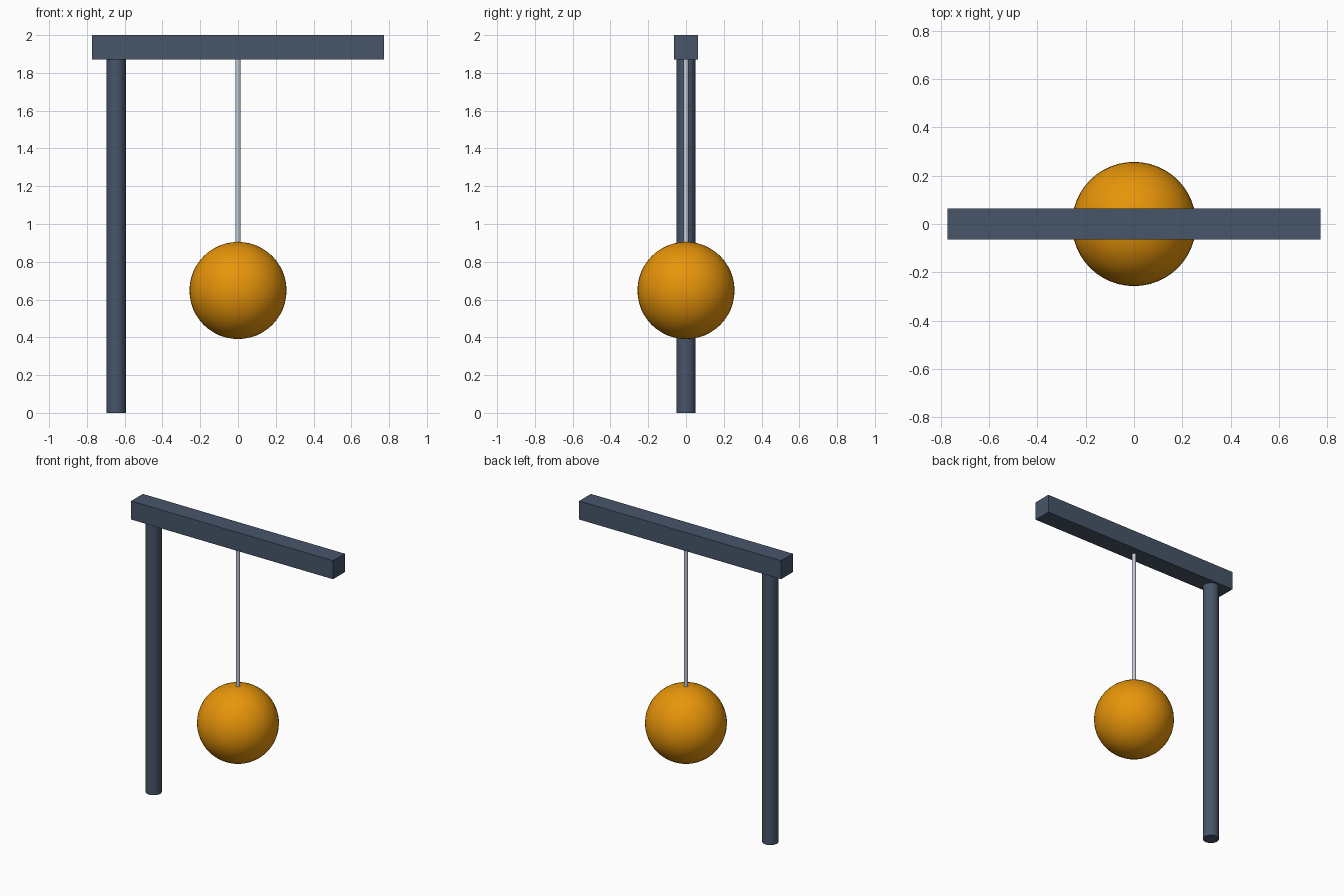
import bpy
import math

cube = bpy.data.objects.get("Cube")
if cube:
    bpy.data.objects.remove(cube, do_unlink=True)


def make_material(name, srgb):
    linear = [((c / 255 + 0.055) / 1.055) ** 2.4 for c in srgb] + [1.0]
    mat = bpy.data.materials.new(name)
    mat.use_nodes = True
    mat.diffuse_color = linear
    mat.node_tree.nodes["Principled BSDF"].inputs["Base Color"].default_value = linear
    return mat


slate = make_material("slate", (71, 85, 105))
silver = make_material("silver", (196, 203, 214))
amber = make_material("amber", (245, 158, 11))


def finish(name, mat, smooth=True):
    obj = bpy.context.object
    obj.name = obj.data.name = name
    obj.data.materials.append(mat)
    if smooth:
        bpy.ops.object.shade_smooth_by_angle(angle=math.radians(40))
    return obj


def upright_rod(name, mat, x, radius, bottom, top, sides):
    bpy.ops.mesh.primitive_cylinder_add(
        vertices=sides, radius=radius, depth=top - bottom,
        location=(x, 0, (bottom + top) / 2))
    return finish(name, mat)


BEAM_BOTTOM, TOP = 1.872, 2.0
BALL_Z, BALL_RADIUS = 0.648, 0.257

# Horizontal beam
bpy.ops.mesh.primitive_cube_add(size=1, location=(0, 0, (BEAM_BOTTOM + TOP) / 2))
bpy.context.object.scale = (1.544, 0.128, TOP - BEAM_BOTTOM)
bpy.ops.object.transform_apply(location=False, rotation=False, scale=True)
finish("beam", slate, smooth=False)

# Supporting post on the right
upright_rod("post", slate, -0.645, 0.0515, 0, BEAM_BOTTOM, 32)

# Thin hanging rod, from the beam down to the ball
upright_rod("hanging_rod", silver, 0, 0.0135, BALL_Z + BALL_RADIUS - 0.01, BEAM_BOTTOM, 24)

# Pendulum ball
bpy.ops.mesh.primitive_uv_sphere_add(
    segments=48, ring_count=24, radius=BALL_RADIUS, location=(0, 0, BALL_Z))
finish("ball", amber)
